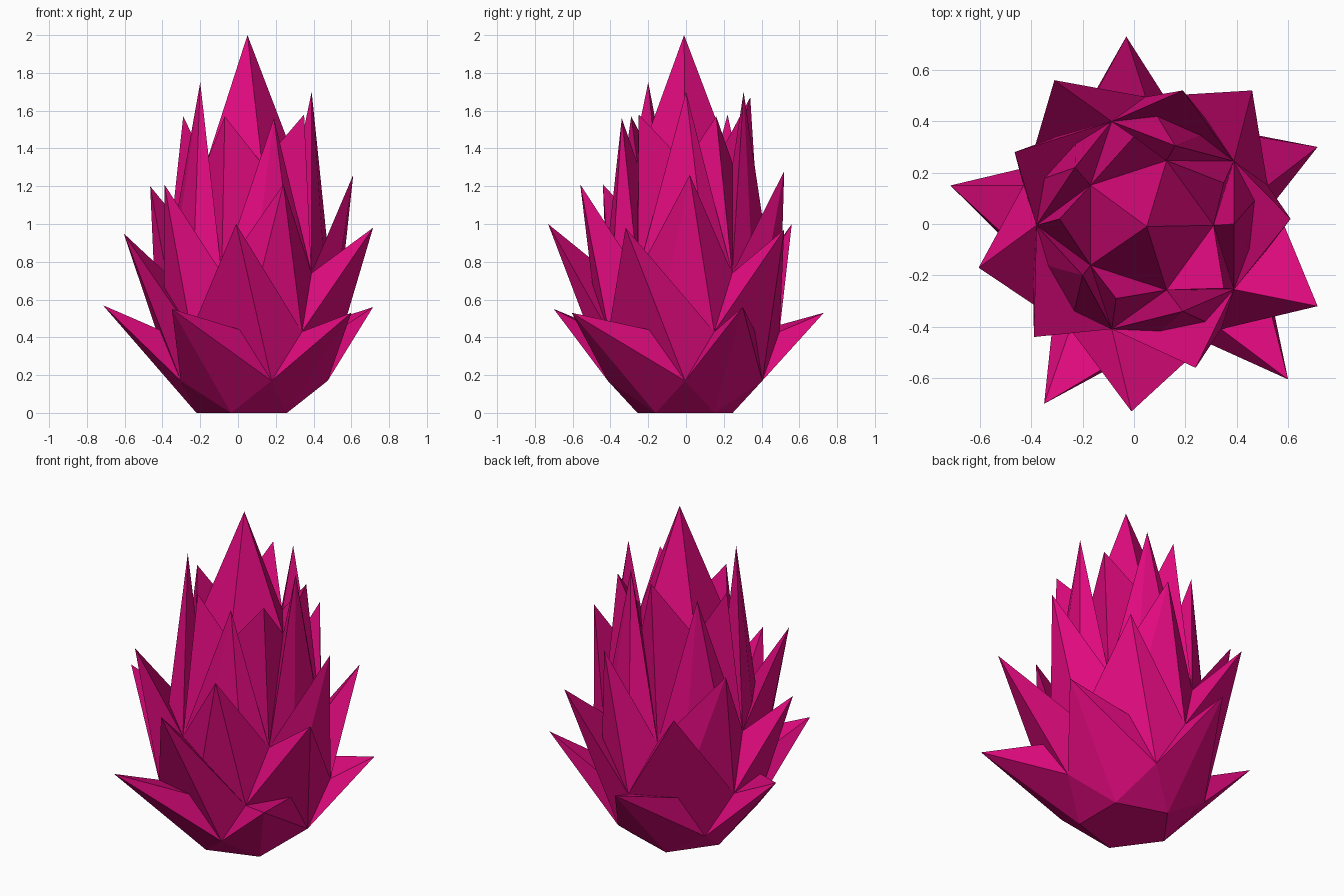
import bpy, bmesh
from math import cos, sin, radians

if "Cube" in bpy.data.objects:
    bpy.data.objects.remove(bpy.data.objects["Cube"])

CX, CY = 0.045, -0.005

mat = bpy.data.materials.new("magenta")
mat.diffuse_color = (0.75, 0.003, 0.21, 1)
mat.use_nodes = True
mat.node_tree.nodes["Principled BSDF"].inputs["Base Color"].default_value = mat.diffuse_color


def ring(r, z):
    """Return a function giving the ring point at an angle in degrees."""
    return lambda a: (CX + r * cos(radians(a)), CY + r * sin(radians(a)), z)


# Rings of the faceted, upward-stretched ball that carries the spikes
base = ring(0.265, 0.0)
low = ring(0.43, 0.17)
mid = ring(0.50, 0.43)
mid_in = ring(0.46, 0.43)
high = ring(0.425, 0.74)
top = ring(0.265, 1.32)
FIVE = [72 * k for k in range(5)]


def hulls(name, groups):
    """One object made of a convex hull for each group of points."""
    out = bmesh.new()
    for pts in groups:
        bm = bmesh.new()
        for p in pts:
            bm.verts.new(p)
        res = bmesh.ops.convex_hull(bm, input=bm.verts[:])
        junk = [v for v in res["geom_interior"] if isinstance(v, bmesh.types.BMVert)]
        bmesh.ops.delete(bm, geom=junk, context='VERTS')
        bmesh.ops.recalc_face_normals(bm, faces=bm.faces[:])
        tmp = bpy.data.meshes.new("tmp")
        bm.to_mesh(tmp)
        bm.free()
        out.from_mesh(tmp)
        bpy.data.meshes.remove(tmp)
    me = bpy.data.meshes.new(name)
    out.to_mesh(me)
    out.free()
    me.materials.append(mat)
    ob = bpy.data.objects.new(name, me)
    bpy.context.collection.objects.link(ob)


# Core
hulls("core", [[base(a + 36) for a in FIVE] + [low(a) for a in FIVE]
               + [mid(a + 18) for a in FIVE] + [mid_in(a - 18) for a in FIVE]
               + [high(a + 36) for a in FIVE] + [top(a) for a in FIVE]])

# Lowest leaves, spreading outward
tips = [(0.715, 0.30, 0.56), (-0.03, 0.73, 0.53), (-0.715, 0.15, 0.57),
        (-0.35, -0.70, 0.55), (0.60, -0.605, 0.53)]
hulls("lower_leaves", [[t, base(a + 36), low(a), low(a + 72), mid(a + 18), mid_in(a + 54)]
                       for a, t in zip(FIVE, tips)])

# Middle leaves
tips = [(0.715, -0.32, 0.98), (0.46, 0.52, 0.97), (-0.31, 0.56, 1.0),
        (-0.605, -0.17, 0.95), (-0.01, -0.73, 1.0)]
hulls("middle_leaves", [[t, low(a), mid(a + 18), mid(a - 54), high(a - 36)]
                        for a, t in zip(FIVE, tips)])

# Upper leaves
tips = [(0.61, 0.02, 1.26), (0.19, 0.52, 1.28), (-0.465, 0.28, 1.20),
        (-0.39, -0.44, 1.21), (0.24, -0.56, 1.21)]
hulls("upper_leaves", [[t, high(a + 36), high(a - 36), mid(a + 18), mid_in(a - 18)]
                       for a, t in zip(FIVE, tips)])

# Tall slim leaves around the crown
tips = [(0.39, 0.0, 1.70), (0.16, 0.305, 1.70), (-0.23, 0.22, 1.58),
        (-0.20, -0.20, 1.75), (0.19, -0.34, 1.56)]
hulls("crown_leaves", [[t, top(a), high(a + 36), high(a - 36), mid(a + 18), mid_in(a - 18)]
                       for a, t in zip(FIVE, tips)])

# Leaves between the crown leaves
tips = [(0.35, 0.16, 1.57), (0.0, 0.34, 1.67), (-0.29, 0.02, 1.57),
        (-0.07, -0.29, 1.57), (0.35, -0.25, 1.58)]
hulls("inner_leaves", [[t, top(a), top(a + 72), high(a + 36)]
                       for a, t in zip(FIVE, tips)])

# Central point
hulls("central_spike", [[(0.05, -0.01, 2.0)] + [top(a) for a in FIVE]])
